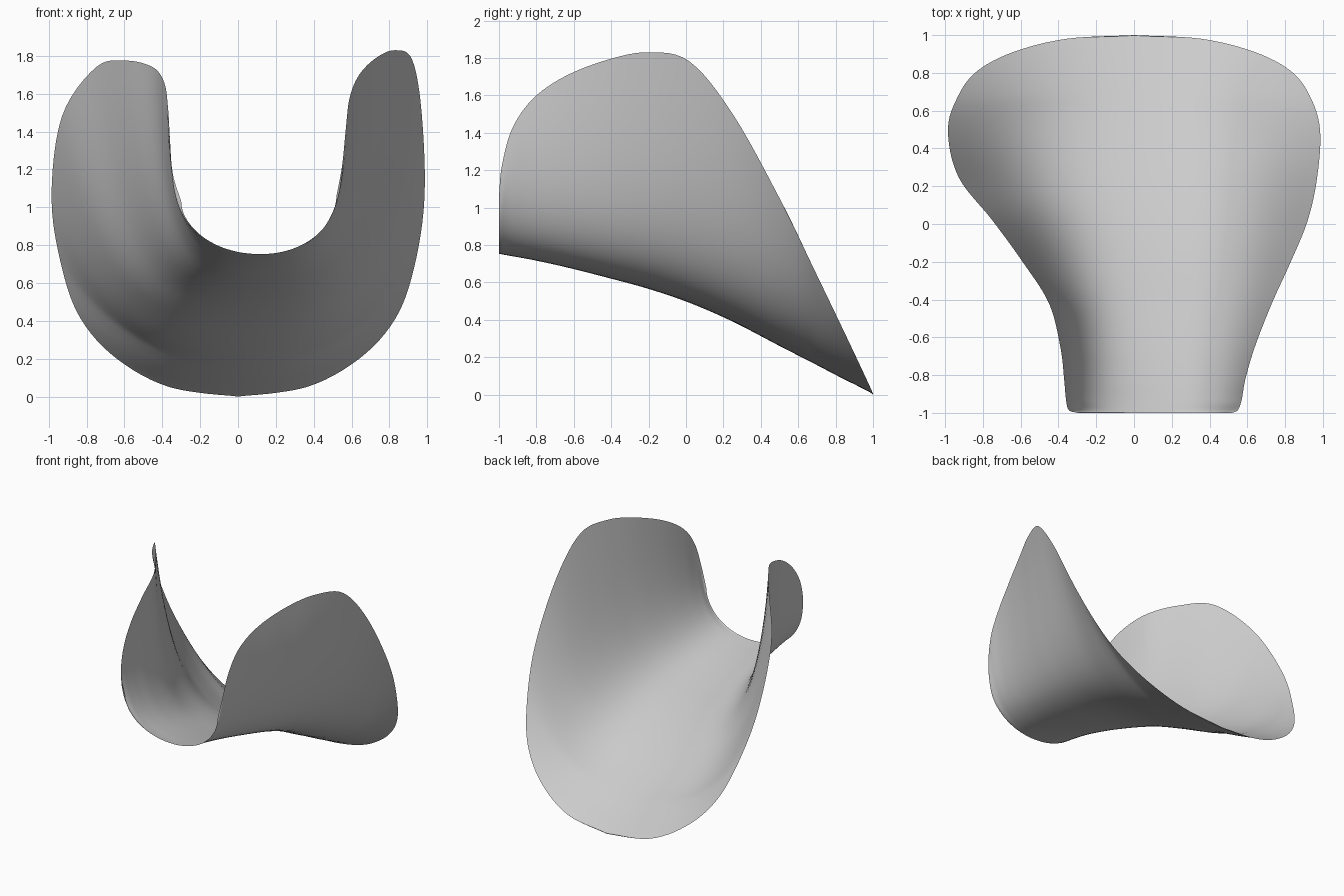
import bpy, bmesh
from mathutils import Vector

if "Cube" in bpy.data.objects:
    bpy.data.objects.remove(bpy.data.objects["Cube"])

# Cross-sections of the shell, back to front:
# y, left rim x, left rim z, right rim x, right rim z, trough x, trough z
SECTIONS = [
    (1.00, 0.00, 0.005, 0.00, 0.005, 0.00, 0.00),
    (0.980, -0.36, 0.05, 0.36, 0.05, 0.00, 0.014),
    (0.91, -0.64, 0.20, 0.64, 0.20, 0.00, 0.05),
    (0.81, -0.83, 0.41, 0.83, 0.41, 0.01, 0.10),
    (0.68, -0.93, 0.68, 0.93, 0.68, 0.02, 0.168),
    (0.50, -0.985, 1.05, 0.985, 1.05, 0.02, 0.26),
    (0.25, -0.93, 1.48, 0.97, 1.50, 0.04, 0.39),
    (0.02, -0.75, 1.74, 0.92, 1.78, 0.06, 0.49),
    (-0.20, -0.59, 1.775, 0.83, 1.83, 0.07, 0.565),
    (-0.42, -0.45, 1.74, 0.73, 1.79, 0.08, 0.625),
    (-0.65, -0.39, 1.66, 0.64, 1.70, 0.10, 0.683),
    (-0.82, -0.37, 1.53, 0.59, 1.58, 0.11, 0.72),
    (-0.93, -0.36, 1.37, 0.57, 1.42, 0.11, 0.74),
    (-0.985, -0.345, 1.18, 0.55, 1.22, 0.12, 0.75),
    (-1.00, -0.30, 1.03, 0.52, 1.06, 0.12, 0.753),
]
# Fullness of the section along y: y, bottom width, wall width, corner height
FULLNESS = [(1.0, 0.38, 0.70, 0.20), (0.5, 0.50, 0.74, 0.19), (0.0, 0.60, 0.81, 0.21),
            (-0.4, 0.68, 0.91, 0.19), (-0.8, 0.70, 1.00, 0.18), (-1.0, 0.60, 0.99, 0.15)]
STEPS, HALF = 6, 24


def spline(rows, steps):
    """Smooth Catmull-Rom rows through the given sections."""
    rows = [Vector(r) for r in rows]
    pts = [2 * rows[0] - rows[1]] + rows + [2 * rows[-1] - rows[-2]]
    out = []
    for i in range(1, len(pts) - 2):
        a, b, c, d = pts[i - 1:i + 3]
        for k in range(steps):
            t = k / steps
            out.append(0.5 * (2 * b + (c - a) * t + (2 * a - 5 * b + 4 * c - d) * t**2
                              + (3 * b - a - 3 * c + d) * t**3))
    return out + [rows[-1]]


FULL_ROWS = spline(FULLNESS, 8)


def fullness(y):
    for a, b in zip(FULL_ROWS, FULL_ROWS[1:]):
        if y >= b[0]:
            return a.lerp(b, (a[0] - y) / (a[0] - b[0]))
    return FULL_ROWS[-1]


def wall(y, cx, cz, rx, rz):
    """Points from the trough out along the bottom and up to the rim."""
    y = max(-1.0, min(1.0, y))
    w, h = rx - cx, rz - cz
    _, p1, p2x, corner = fullness(y)
    p2z = min(0.42 - 0.08 * y, corner / max(h, 0.001))
    out = []
    for k in range(HALF + 1):
        t = k / HALF
        b1, b2, b3 = 3 * t * (1 - t)**2, 3 * t * t * (1 - t), t**3
        out.append(Vector((cx + w * (p1 * b1 + p2x * b2 + b3), y,
                           max(0.0, cz + h * (p2z * b2 + b3)))))
    return out


# Loft the open saddle-shaped shell
bm = bmesh.new()
grid = []
for y, lx, lz, rx, rz, cx, cz in spline(SECTIONS, STEPS):
    left, right = wall(y, cx, cz, lx, lz), wall(y, cx, cz, rx, rz)
    grid.append([bm.verts.new(p) for p in left[:0:-1] + right])
for a, b in zip(grid, grid[1:]):
    for j in range(len(a) - 1):
        bm.faces.new((a[j], b[j], b[j + 1], a[j + 1]))
bmesh.ops.remove_doubles(bm, verts=bm.verts, dist=0.0005)
bmesh.ops.recalc_face_normals(bm, faces=bm.faces)
if sum(f.normal.z * f.calc_area() for f in bm.faces) < 0:
    bmesh.ops.reverse_faces(bm, faces=bm.faces)
for f in bm.faces:
    f.smooth = True
mesh = bpy.data.meshes.new("curved_shell")
bm.to_mesh(mesh)
bm.free()
bpy.context.collection.objects.link(bpy.data.objects.new("curved_shell", mesh))
